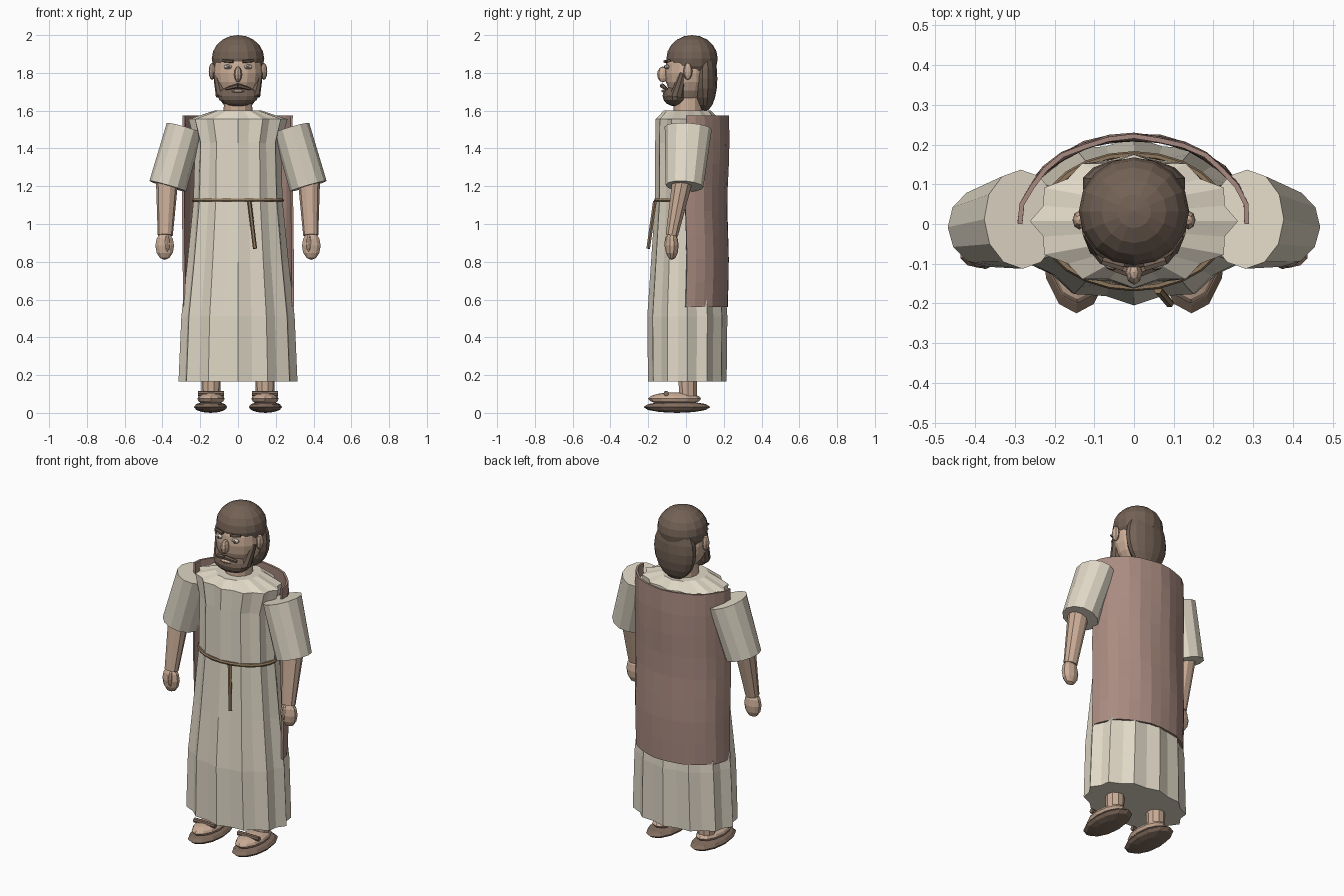
import bpy, math
from mathutils import Vector, Matrix

if "Cube" in bpy.data.objects:
    bpy.data.objects.remove(bpy.data.objects["Cube"])


def material(name, rgb):
    m = bpy.data.materials.new(name)
    m.diffuse_color = (*rgb, 1)
    m.use_nodes = True
    m.node_tree.nodes["Principled BSDF"].inputs["Base Color"].default_value = m.diffuse_color
    return m


LINEN = material("linen", (0.75, 0.69, 0.57))
SKIN = material("skin", (0.60, 0.42, 0.31))
HAIR = material("hair", (0.17, 0.12, 0.09))
WOOL = material("wool", (0.40, 0.26, 0.22))
ROPE = material("rope", (0.28, 0.19, 0.11))
LEATHER = material("leather", (0.22, 0.15, 0.11))
WHITE = material("eye_white", (0.75, 0.70, 0.62))


def mesh(name, verts, faces, mat):
    me = bpy.data.meshes.new(name)
    me.from_pydata(verts, [], faces)
    ob = bpy.data.objects.new(name, me)
    bpy.context.collection.objects.link(ob)
    me.materials.append(mat)
    return ob


def skin_rings(name, rings, mat):
    """Closed solid through a list of equal-length rings, with end caps."""
    n = len(rings[0])
    verts = [p for r in rings for p in r]
    faces = [(k * n + i, k * n + (i + 1) % n, (k + 1) * n + (i + 1) % n, (k + 1) * n + i)
             for k in range(len(rings) - 1) for i in range(n)]
    faces.append(tuple(range(n))[::-1])
    faces.append(tuple(range((len(rings) - 1) * n, len(rings) * n)))
    return mesh(name, verts, faces, mat)


def ball(name, loc, size, mat, seg=12, rings=8):
    bpy.ops.mesh.primitive_uv_sphere_add(segments=seg, ring_count=rings, radius=1)
    ob = bpy.context.object
    ob.name = name
    ob.data.transform(Matrix.Translation(loc) @ Matrix.Diagonal((*size, 1)))
    ob.data.materials.append(mat)
    return ob


def limb(name, a, b, ra, rb, mat, n=10):
    """Tapered tube from a to b; ra and rb are (sideways, front-back) radii."""
    a, b = Vector(a), Vector(b)
    axis = (b - a).normalized()
    u = Vector((0, 1, 0)).cross(axis)
    if u.length < 0.1:
        u = Vector((1, 0, 0))
    u.normalize()
    v = axis.cross(u)
    rings = [[c + u * r[0] * math.cos(t) + v * r[1] * math.sin(t)
              for t in (2 * math.pi * i / n for i in range(n))]
             for c, r in ((a, ra), (b, rb))]
    return skin_rings(name, rings, mat)


# robe with pleats: (z, half width, half depth, pleat valley factor)
def robe_ring(z, rx, ry, valley, n=24):
    return [(rx * f * math.sin(t), 0.007 - ry * f * math.cos(t), z)
            for t, f in ((2 * math.pi * i / n, valley if i % 2 else 1) for i in range(n))]


PROFILE = [(0.165, 0.315, 0.208, 0.92), (0.51, 0.30, 0.212, 0.92), (0.8, 0.268, 0.192, 0.92),
           (1.12, 0.236, 0.170, 0.94), (1.43, 0.228, 0.170, 0.92),
           (1.555, 0.262, 0.168, 0.90), (1.60, 0.125, 0.125, 0.95)]
skin_rings("robe", [robe_ring(*p) for p in PROFILE], LINEN)

# rope belt and its hanging end
bpy.ops.mesh.primitive_torus_add(major_segments=24, minor_segments=6,
                                 major_radius=1, minor_radius=0.05)
belt = bpy.context.object
belt.name = "belt"
belt.data.transform(Matrix.Translation((0, 0.007, 1.125)) @ Matrix.Diagonal((0.232, 0.168, 0.22, 1)))
belt.data.materials.append(ROPE)
limb("belt_end", (0.06, -0.165, 1.12), (0.09, -0.20, 0.87), (0.011, 0.011), (0.011, 0.011), ROPE, 6)

# cloak: half-oval sheet hanging down the back
cols, rows = 14, 8
verts, faces = [], []
for k in range(rows + 1):
    z = 1.575 - k * 1.015 / rows
    sway = 0.004 * math.sin(k * 1.3)
    for i in range(cols + 1):
        t = math.pi * (i / cols - 0.5)
        ripple = 1 + 0.012 * math.sin(i * 2.1 + k * 0.5)
        verts.append((0.287 * ripple * math.sin(t), sway + 0.219 * ripple * math.cos(t), z))
for k in range(rows):
    for i in range(cols):
        a = k * (cols + 1) + i
        faces.append((a, a + 1, a + cols + 2, a + cols + 1))
cloak = mesh("cloak", verts, faces, WOOL)
solid = cloak.modifiers.new("thickness", "SOLIDIFY")
solid.thickness = 0.012
solid.offset = 0

# arms, legs and sandals on both sides
for side, s in (("left", 1), ("right", -1)):
    limb(side + "_sleeve", (s * 0.283, 0.012, 1.508), (s * 0.372, -0.008, 1.20),
         (0.098, 0.125), (0.101, 0.100), LINEN, 12)
    limb(side + "_forearm", (s * 0.375, -0.015, 1.25), (s * 0.385, -0.075, 0.94),
         (0.060, 0.058), (0.040, 0.034), SKIN, 10)
    ball(side + "_hand", (s * 0.388, -0.075, 0.885), (0.052, 0.036, 0.075), SKIN, 10, 6)
    ball(side + "_thumb", (s * 0.375, -0.098, 0.895), (0.016, 0.016, 0.045), SKIN, 8, 6)
    limb(side + "_ankle", (s * 0.143, 0.01, 0.08), (s * 0.143, 0.01, 0.22),
         (0.05, 0.05), (0.052, 0.052), SKIN, 10)
    ball(side + "_foot", (s * 0.143, -0.06, 0.075), (0.072, 0.14, 0.034), SKIN, 12, 8)
    ball(side + "_sole", (s * 0.145, -0.048, 0.031), (0.088, 0.177, 0.031), LEATHER, 12, 6)
    limb(side + "_strap", (s * 0.075, -0.105, 0.103), (s * 0.213, -0.105, 0.103),
         (0.014, 0.014), (0.014, 0.014), LEATHER, 8)

    # paired face parts
    ball(side + "_ear", (s * 0.137, 0.01, 1.808), (0.018, 0.024, 0.045), SKIN, 8, 6)
    ball(side + "_eye", (s * 0.054, -0.100, 1.832), (0.023, 0.014, 0.012), WHITE, 10, 6)
    ball(side + "_pupil", (s * 0.054, -0.111, 1.832), (0.009, 0.006, 0.009), HAIR, 8, 6)
    limb(side + "_brow", (s * 0.026, -0.108, 1.860), (s * 0.080, -0.092, 1.864),
         (0.009, 0.012), (0.007, 0.011), HAIR, 6)
    limb(side + "_moustache", (0, -0.126, 1.732), (s * 0.066, -0.105, 1.715),
         (0.013, 0.014), (0.007, 0.009), HAIR, 6)
    limb(side + "_sideburn", (s * 0.118, -0.015, 1.80), (s * 0.088, -0.05, 1.68),
         (0.014, 0.02), (0.03, 0.035), HAIR, 8)

# head
limb("neck", (0, 0.01, 1.56), (0, 0.01, 1.70), (0.078, 0.078), (0.072, 0.075), SKIN, 12)
ball("head", (0, 0.01, 1.80), (0.132, 0.122, 0.16), SKIN, 16, 10)
ball("nose", (0, -0.122, 1.792), (0.021, 0.031, 0.042), SKIN, 8, 6)
ball("lips", (0, -0.118, 1.704), (0.035, 0.012, 0.009), SKIN, 8, 6)
ball("beard", (0, -0.058, 1.678), (0.110, 0.066, 0.055), HAIR, 14, 8)
ball("hair_cap", (0, 0.032, 1.875), (0.139, 0.136, 0.125), HAIR, 16, 10)
ball("back_hair", (0, 0.102, 1.77), (0.132, 0.064, 0.172), HAIR, 14, 10)
